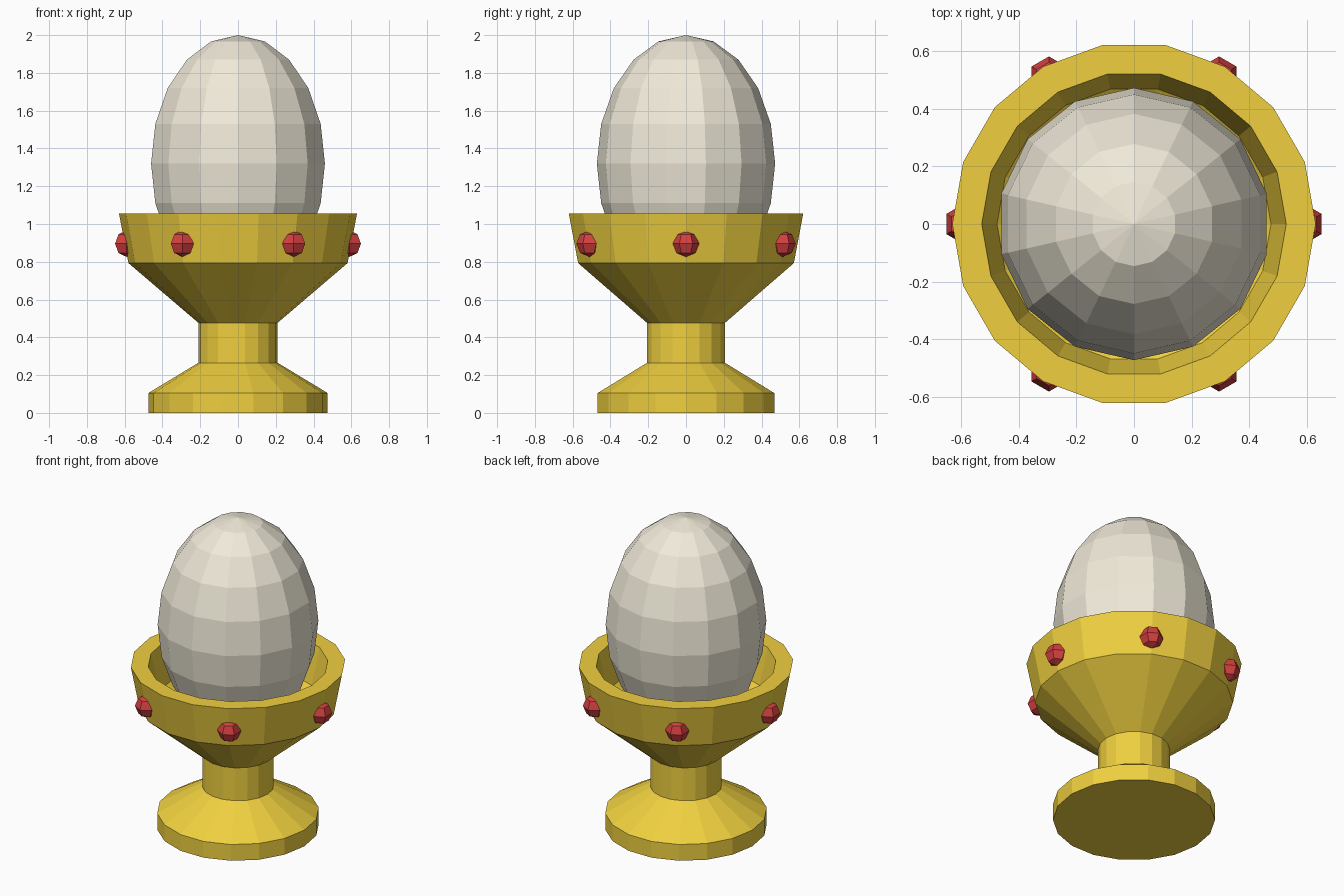
import bpy, bmesh, math
from mathutils import Matrix

if "Cube" in bpy.data.objects:
    bpy.data.objects.remove(bpy.data.objects["Cube"])


def material(name, rgb):
    m = bpy.data.materials.new(name)
    m.diffuse_color = (*rgb, 1)
    m.use_nodes = True
    m.node_tree.nodes["Principled BSDF"].inputs["Base Color"].default_value = m.diffuse_color
    return m


def finish(name, bm, mat):
    bmesh.ops.recalc_face_normals(bm, faces=bm.faces)
    mesh = bpy.data.meshes.new(name)
    bm.to_mesh(mesh)
    bm.free()
    mesh.materials.append(mat)
    ob = bpy.data.objects.new(name, mesh)
    bpy.context.collection.objects.link(ob)
    return ob


def lathe(name, profile, sides, mat):
    bm = bmesh.new()
    verts = [bm.verts.new((r, 0, z)) for r, z in profile]
    edges = [bm.edges.new(pair) for pair in zip(verts, verts[1:])]
    bmesh.ops.spin(bm, geom=verts + edges, cent=(0, 0, 0), axis=(0, 0, 1),
                   angle=math.tau, steps=sides)
    bmesh.ops.remove_doubles(bm, verts=bm.verts, dist=0.0005)
    return finish(name, bm, mat)


def ball(name, segments, rings, centre, scale, mat):
    # low-poly ball with a vertex on the +y side
    bm = bmesh.new()
    bmesh.ops.create_uvsphere(bm, u_segments=segments, v_segments=rings, radius=1)
    top = max(bm.verts, key=lambda v: (round(abs(v.co.z) < 0.01), v.co.y))
    turn = math.pi / 2 - math.atan2(top.co.y, top.co.x)
    bm.transform(Matrix.Translation(centre) @ Matrix.Diagonal((*scale, 1))
                 @ Matrix.Rotation(turn, 4, 'Z'))
    return finish(name, bm, mat)


gold = material("gold", (0.87, 0.63, 0.05))
cream = material("eggshell", (0.87, 0.82, 0.69))
red = material("ruby", (0.65, 0.05, 0.05))

# Cup: foot, stem, outer bowl, rim, hollow inside
lathe("egg_cup", [(0, 0), (0.475, 0), (0.475, 0.105), (0.21, 0.265),
                  (0.21, 0.477), (0.58, 0.793), (0.63, 1.055),
                  (0.528, 1.055), (0.475, 0.82), (0.12, 0.55), (0, 0.55)], 18, gold)

# Egg sitting in the bowl
ball("egg", 14, 10, (0, 0, 1.32), (0.472, 0.472, 0.68), cream)

# Six gems around the band
for i in range(6):
    a = i * math.tau / 6
    ball(f"gem_{i + 1}", 6, 4, (0.59 * math.cos(a), 0.59 * math.sin(a), 0.896),
         (0.07, 0.07, 0.07), red)
